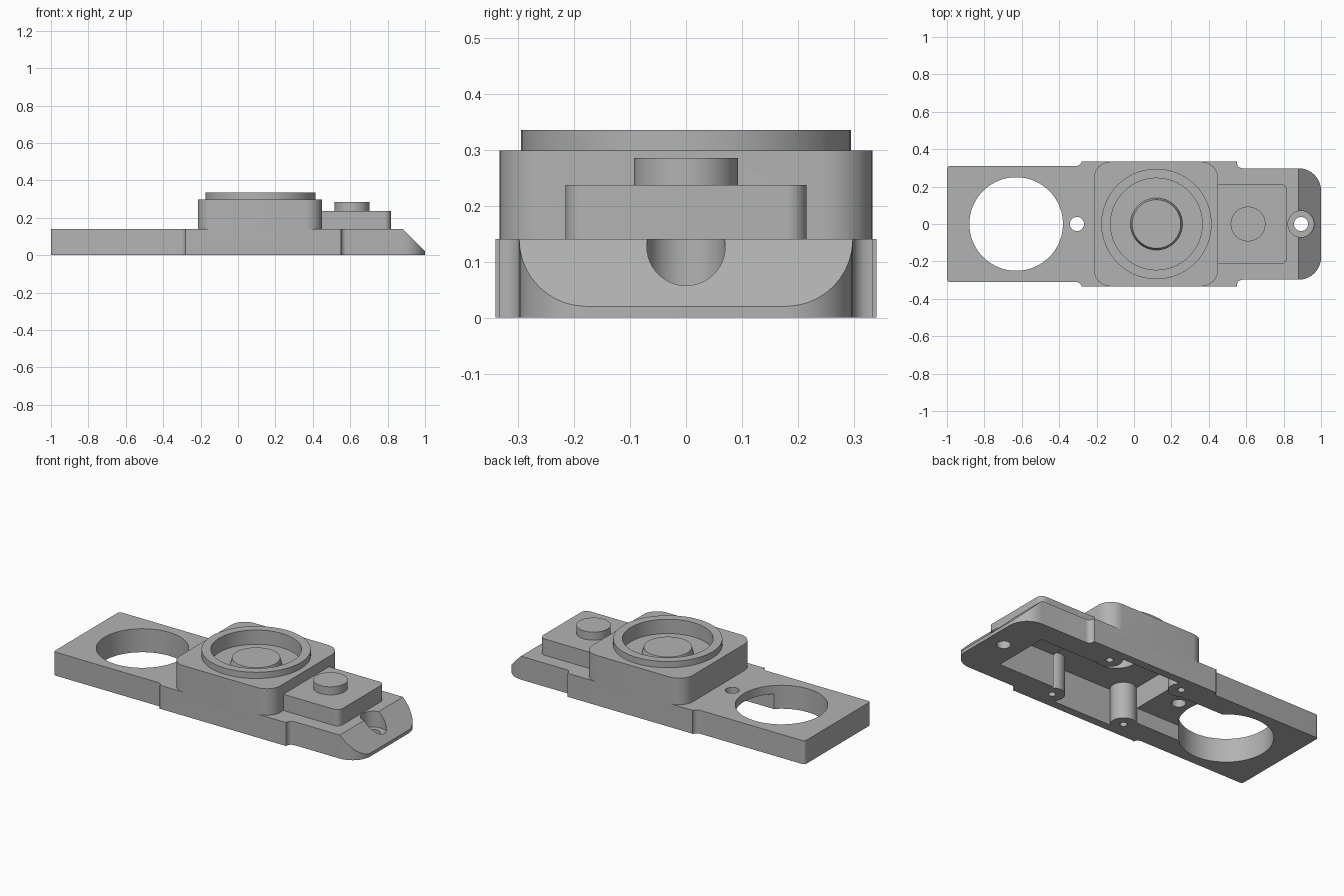
import bpy
import bmesh
from math import cos, sin, pi, radians

cube = bpy.data.objects.get("Cube")
if cube:
    bpy.data.objects.remove(cube, do_unlink=True)

grey = bpy.data.materials.new("neutral grey")
grey.use_nodes = True
grey.diffuse_color = (0.45, 0.45, 0.45, 1)
grey.node_tree.nodes["Principled BSDF"].inputs["Base Color"].default_value = grey.diffuse_color


def prism(name, points, z0, z1, top_points=None):
    """Closed solid between two matching outlines."""
    bm = bmesh.new()
    low = [bm.verts.new((x, y, z0)) for x, y in points]
    high = [bm.verts.new((x, y, z1)) for x, y in (top_points or points)]
    bm.faces.new(low)
    bm.faces.new(high)
    for i in range(len(low)):
        j = (i + 1) % len(low)
        bm.faces.new((low[i], low[j], high[j], high[i]))
    bmesh.ops.recalc_face_normals(bm, faces=bm.faces)
    mesh = bpy.data.meshes.new(name)
    bm.to_mesh(mesh)
    bm.free()
    mesh.materials.append(grey)
    obj = bpy.data.objects.new(name, mesh)
    bpy.context.collection.objects.link(obj)
    return obj


def circle(x, y, r, n=64):
    return [(x + r * cos(2 * pi * i / n), y + r * sin(2 * pi * i / n)) for i in range(n)]


def arc(x, y, r, start, end, n=10):
    angles = [radians(start + (end - start) * i / n) for i in range(n + 1)]
    return [(x + r * cos(a), y + r * sin(a)) for a in angles]


def rounded(x0, x1, half, r):
    """Rounded rectangle centred on y = 0."""
    corners = [(x1 - r, half - r, 0), (x0 + r, half - r, 90),
               (x0 + r, r - half, 180), (x1 - r, r - half, 270)]
    return [p for x, y, a in corners for p in arc(x, y, r, a, a + 90)]


def rect(x0, x1, y0, y1):
    return [(x0, y0), (x1, y0), (x1, y1), (x0, y1)]


def combine(target, tool, operation):
    mod = target.modifiers.new("combine", "BOOLEAN")
    mod.operation, mod.object, mod.solver = operation, tool, "EXACT"
    bpy.context.view_layer.update()
    graph = bpy.context.evaluated_depsgraph_get()
    result = bpy.data.meshes.new_from_object(target.evaluated_get(graph))
    target.modifiers.clear()
    target.data = result
    bpy.data.objects.remove(tool, do_unlink=True)


def add(tool):
    combine(body, tool, "UNION")


def cut(tool):
    combine(body, tool, "DIFFERENCE")


# Base plate: half outline from the nose to the tail, then mirrored
half = (arc(0.88, 0.178, 0.12, 0, 90)
        + arc(0.58, 0.328, 0.03, 270, 180, 5) + [(0.55, 0.333)]
        + [(-0.28, 0.333)] + arc(-0.31, 0.34, 0.03, 0, -90, 5)
        + arc(-0.985, 0.295, 0.015, 90, 180, 4))
body = prism("housing", half + [(x, -y) for x, y in reversed(half)], 0, 0.14)

# Sloping nose
cut(prism("nose_cutter", rect(1.0, 1.2, -0.5, 0.5), 0.02, 0.16, rect(0.86, 1.2, -0.5, 0.5)))

# Raised housings and button
add(prism("main_block", rounded(-0.215, 0.45, 0.333, 0.09), 0.10, 0.298))
add(prism("side_block", rounded(0.35, 0.817, 0.215, 0.035), 0.10, 0.237))
add(prism("button", circle(0.61, 0, 0.093), 0.2, 0.285))

# Collar with sunken dial
CX = 0.12
add(prism("collar", circle(CX, 0, 0.295, 96), 0.27, 0.335))
cut(prism("collar_recess", circle(CX, 0, 0.245, 96), 0.25, 0.4))
add(prism("dial", circle(CX, 0, 0.143), 0.235, 0.285, circle(CX, 0, 0.13)))

# Through holes and nose counterbore
cut(prism("large_hole", circle(-0.63, 0, 0.25, 96), -0.1, 0.3))
cut(prism("small_hole", circle(-0.305, 0, 0.038, 32), -0.1, 0.3))
cut(prism("nose_hole", circle(0.893, 0, 0.038, 32), -0.1, 0.3))
cut(prism("nose_counterbore", circle(0.893, 0, 0.07, 48), 0.045, 0.3))

# Hollow underside
cut(prism("main_cavity", rounded(-0.17, 0.41, 0.285, 0.05), -0.1, 0.215))
cut(prism("side_cavity", rect(0.38, 0.775, -0.17, 0.17), -0.1, 0.195))
cut(prism("rear_channel", rect(-0.5, -0.15, -0.178, 0.178), -0.1, 0.09))
cut(prism("dial_bore", circle(CX, 0, 0.12), 0.15, 0.26))

# Corner screw posts, each with a blind hole
for sx in (-1, 1):
    for sy in (-1, 1):
        x, y = CX + sx * 0.245, sy * 0.235
        add(prism("screw_post", circle(x, y, 0.07, 40), 0, 0.23))
        cut(prism("screw_hole", circle(x, y, 0.02, 20), -0.1, 0.12))

# Smooth round walls, crisp edges
bpy.ops.object.select_all(action="DESELECT")
body.select_set(True)
bpy.context.view_layer.objects.active = body
bpy.ops.object.shade_smooth_by_angle(angle=radians(25))
